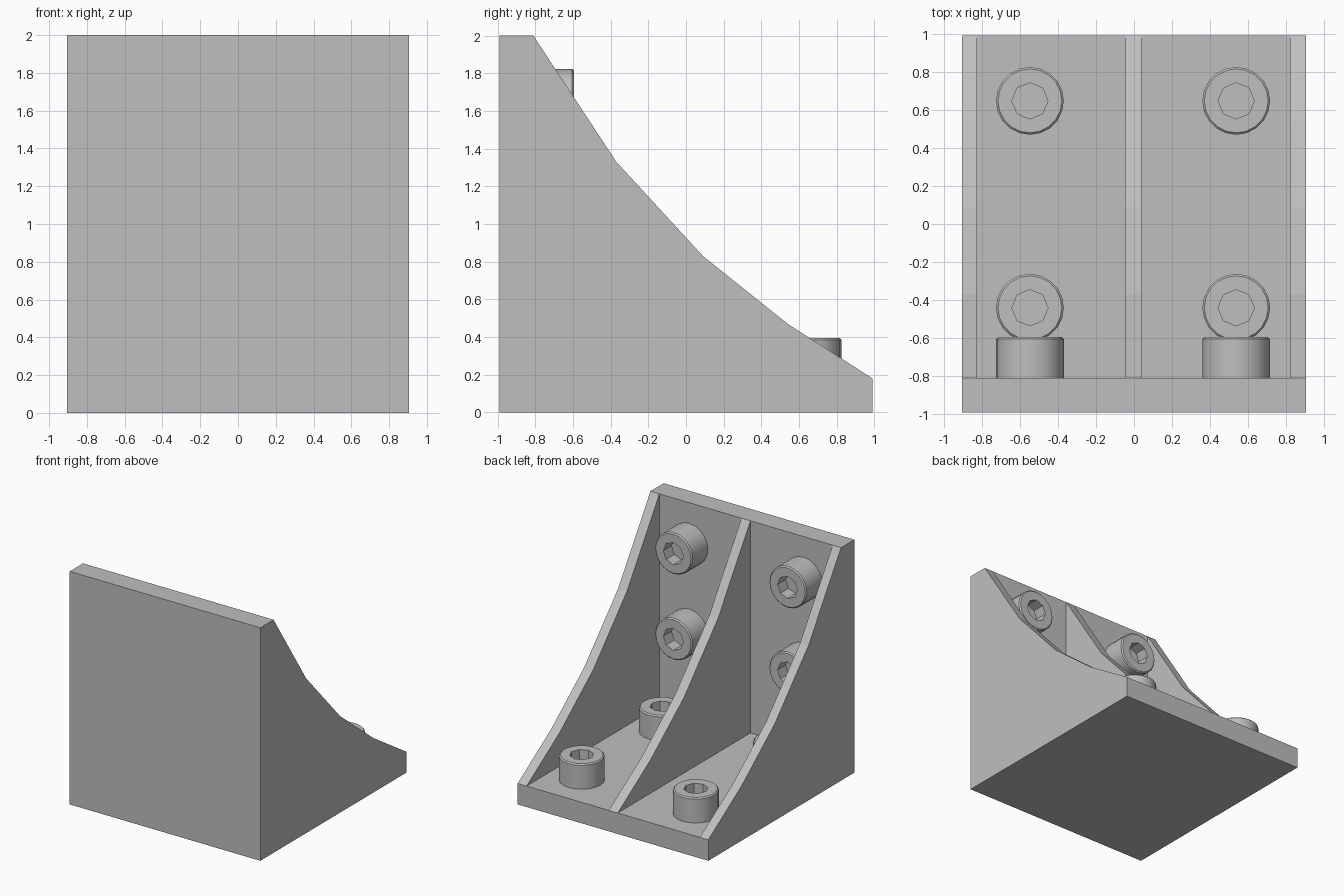
import bpy, bmesh
from math import pi, radians
from mathutils import Matrix, Vector

cube = bpy.data.objects.get("Cube")
if cube:
    bpy.data.objects.remove(cube, do_unlink=True)

# Plain grey metal
grey = bpy.data.materials.new("grey metal")
grey.use_nodes = True
colour = (0.52, 0.52, 0.52, 1)
grey.diffuse_color = colour
grey.node_tree.nodes["Principled BSDF"].inputs["Base Color"].default_value = colour


def finish(name, bm):
    bmesh.ops.recalc_face_normals(bm, faces=bm.faces[:])
    mesh = bpy.data.meshes.new(name)
    bm.to_mesh(mesh)
    bm.free()
    obj = bpy.data.objects.new(name, mesh)
    mesh.materials.append(grey)
    bpy.context.collection.objects.link(obj)
    return obj


def extrude_profile(name, points, x0, x1):
    """Extrude a (y, z) outline across x."""
    bm = bmesh.new()
    face = bm.faces.new([bm.verts.new((x0, y, z)) for y, z in points])
    result = bmesh.ops.extrude_face_region(bm, geom=[face])
    moved = [v for v in result["geom"] if isinstance(v, bmesh.types.BMVert)]
    bmesh.ops.translate(bm, verts=moved, vec=(x1 - x0, 0, 0))
    return finish(name, bm)


W, D, T = 0.905, 0.99, 0.18     # half width, half depth, plate thickness
WALL = T - D                    # inner face of the upright plate

# L-shaped body: upright plate and base plate
extrude_profile("angle_plate", [(-D, 0), (D, 0), (D, T), (WALL, T),
                                (WALL, 2), (-D, 2)], -W, W)

# Ribs with a faceted concave edge
curve = [(WALL, T), (D, T), (0.54, 0.47), (0.09, 0.83), (-0.37, 1.33), (WALL, 2)]
for name, x0, x1 in (("right_rib", -W, -0.825), ("middle_rib", -0.045, 0.04),
                     ("left_rib", 0.82, W)):
    extrude_profile(name, curve, x0, x1)


def socket_screw(name, location, tilt):
    """Cylinder head with a chamfered rim and a recessed socket."""
    bm = bmesh.new()
    head = bmesh.ops.create_cone(bm, cap_ends=True, segments=20, radius1=0.178,
                                 radius2=0.178, depth=0.215)
    bmesh.ops.translate(bm, verts=head["verts"], vec=(0, 0, 0.1075))
    rim = [e for e in bm.edges if all(v.co.z > 0.2 for v in e.verts)]
    bmesh.ops.bevel(bm, geom=rim, offset=0.01, segments=1, affect='EDGES')
    obj = finish(name, bm)
    # Socket cutter
    bm = bmesh.new()
    bmesh.ops.create_cone(bm, cap_ends=True, segments=8, radius1=0.095,
                          radius2=0.095, depth=0.24,
                          matrix=Matrix.Translation((0, 0, 0.225)))
    cutter = finish("socket_cutter", bm)
    mod = obj.modifiers.new("socket", 'BOOLEAN')
    mod.object, mod.operation, mod.solver = cutter, 'DIFFERENCE', 'EXACT'
    bpy.context.view_layer.objects.active = obj
    bpy.ops.object.select_all(action='DESELECT')
    obj.select_set(True)
    bpy.ops.object.modifier_apply(modifier="socket")
    bpy.data.objects.remove(cutter, do_unlink=True)
    bpy.ops.object.shade_smooth_by_angle(angle=radians(30))
    obj.matrix_world = Matrix.Translation(Vector(location)) @ Matrix.Rotation(tilt, 4, 'X')


# Two screws per bay on the base and two on the upright plate
for side, x in (("right", -0.547), ("left", 0.537)):
    for place, y in (("outer", 0.647), ("inner", -0.44)):
        socket_screw(f"{side}_{place}_base_screw", (x, y, T), 0)
    for place, z in (("upper", 1.645), ("lower", 0.91)):
        socket_screw(f"{side}_{place}_wall_screw", (x, WALL, z), -pi / 2)
